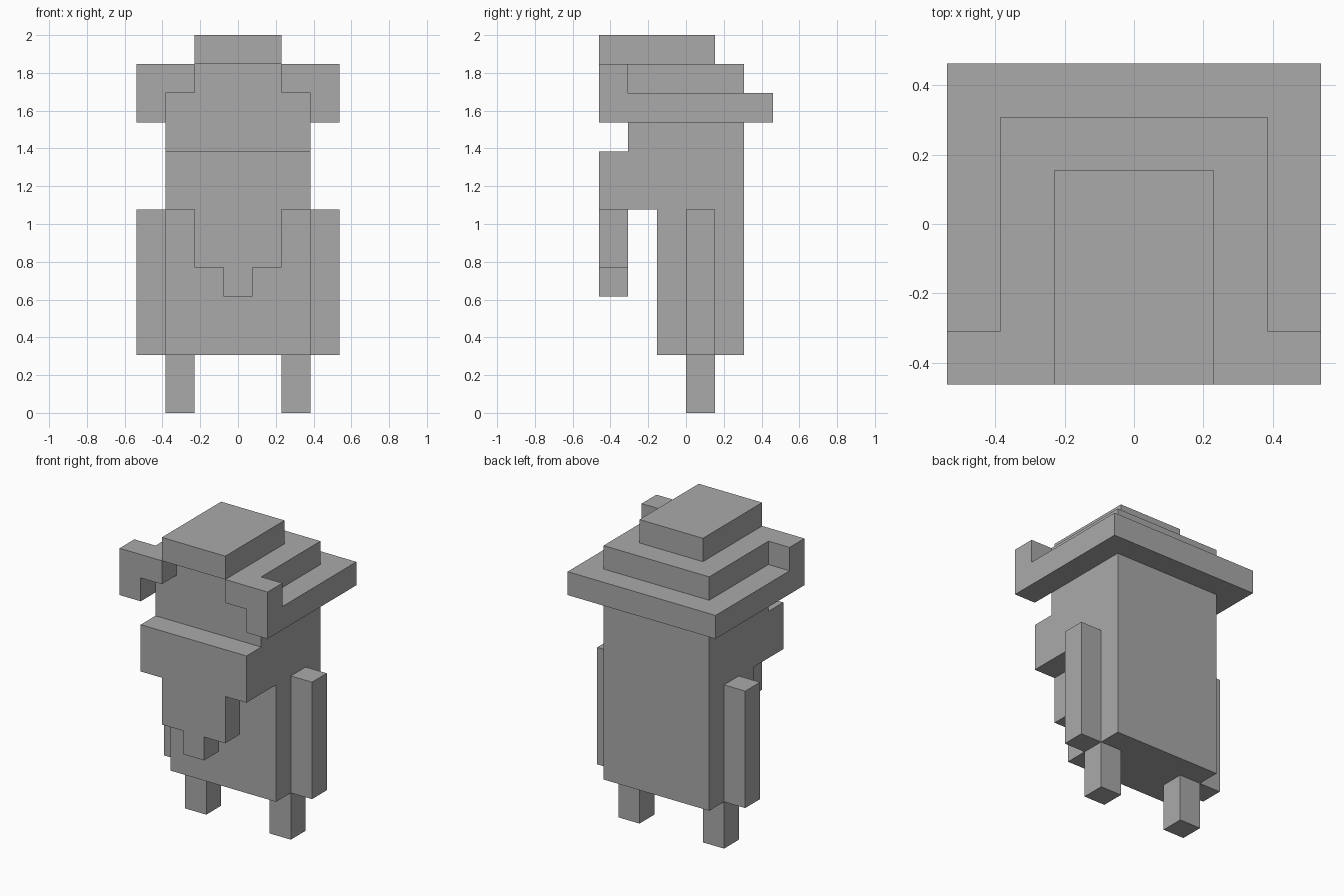
import bpy
import bmesh
from mathutils import Vector

U = 2 / 13  # one block; all sizes below are counted in blocks

if "Cube" in bpy.data.objects:
    bpy.data.objects.remove(bpy.data.objects["Cube"], do_unlink=True)

grey = bpy.data.materials.new("plain_grey")
grey.use_nodes = True
grey.diffuse_color = (0.4, 0.4, 0.4, 1)
grey.node_tree.nodes["Principled BSDF"].inputs["Base Color"].default_value = (0.4, 0.4, 0.4, 1)


def prism(name, axis, profile, start, end):
    """Extrude a profile along x (points are y, z) or along y (points are x, z)."""
    def place(a, b, depth):
        return Vector((depth, a, b) if axis == "x" else (a, depth, b)) * U

    bm = bmesh.new()
    face = bm.faces.new([bm.verts.new(place(a, b, start)) for a, b in profile])
    grown = bmesh.ops.extrude_face_region(bm, geom=[face])["geom"]
    shift = place(0, 0, end - start)
    bmesh.ops.translate(bm, vec=shift, verts=[v for v in grown if isinstance(v, bmesh.types.BMVert)])
    bmesh.ops.recalc_face_normals(bm, faces=bm.faces[:])
    mesh = bpy.data.meshes.new(name)
    bm.to_mesh(mesh)
    bm.free()
    mesh.materials.append(grey)
    obj = bpy.data.objects.new(name, mesh)
    bpy.context.collection.objects.link(obj)
    return obj


def box(name, x, y, z):
    corners = [(x[0], z[0]), (x[1], z[0]), (x[1], z[1]), (x[0], z[1])]
    return prism(name, "y", corners, *y)


def mirrored(points):
    """Complete a half profile across x = 0."""
    return points + [(-x, z) for x, z in reversed(points)]


# Body and head: one side profile, the head reaching forward over the chest
prism("body_and_head", "x",
      [(-1, 2), (2, 2), (2, 10), (-2, 10), (-2, 7), (-1, 7)], -2.5, 2.5)

# Stepped beard on the front of the face
prism("beard", "y",
      mirrored([(0.5, 4), (0.5, 5), (1.5, 5), (1.5, 7), (2.5, 7), (2.5, 9)]), -3, -2)

# Hat: three stacked tiers, the top one reaching forward
box("hat_brim", (-3.5, 3.5), (-2, 3), (10, 11))
box("hat_middle", (-2.5, 2.5), (-2, 2), (11, 12))
box("hat_top", (-1.5, 1.5), (-3, 1), (12, 13))

# Paired limbs and the drooping front corners of the hat
for side, s in (("left", 1), ("right", -1)):
    box(side + "_leg", (1.5 * s, 2.5 * s), (0, 1), (0, 2))
    box(side + "_arm", (2.5 * s, 3.5 * s), (0, 1), (2, 7))
    droop = [(1.5, 11), (2.5, 11), (2.5, 10), (3.5, 10), (3.5, 12), (1.5, 12)]
    prism(side + "_hat_droop", "y", [(x * s, z) for x, z in droop], -3, -2)
